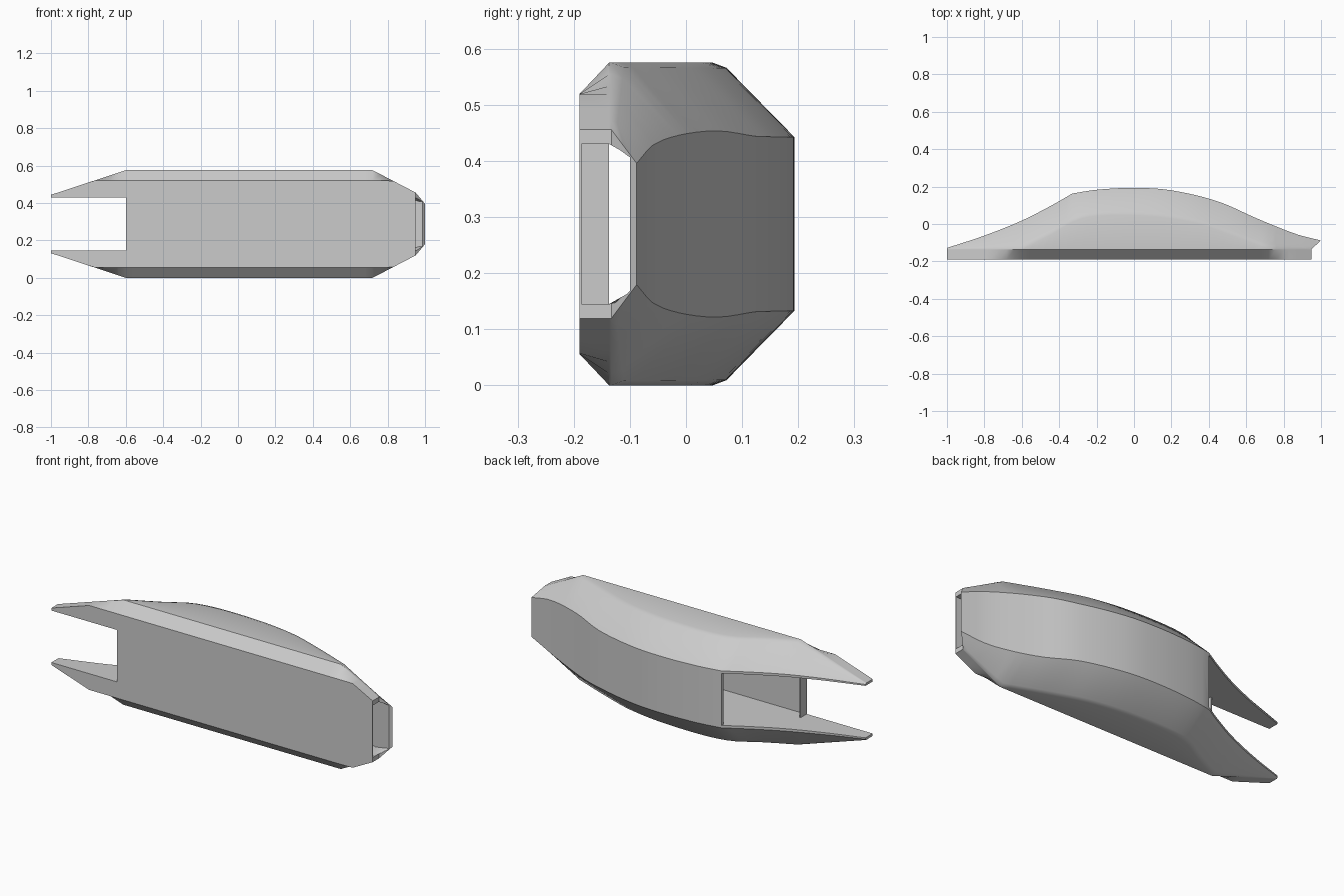
import bpy, bmesh, math

if "Cube" in bpy.data.objects:
    bpy.data.objects.remove(bpy.data.objects["Cube"], do_unlink=True)

MID = 0.2875      # height of the mirror plane
FRONT = -0.19     # front plate
RIM = -0.137      # rear edge of the front chamfer
SLOT = 0.1425     # half height of the slot and hollow


def curve(points, x, smooth=True):
    """Interpolate (position, value) pairs, as a spline or straight lines."""
    if x <= points[0][0]:
        return points[0][1]
    if x >= points[-1][0]:
        return points[-1][1]
    n = len(points) - 1

    def slope(k):
        a, b = points[max(k - 1, 0)], points[min(k + 1, n)]
        return (b[1] - a[1]) / (b[0] - a[0])
    i = max(k for k in range(n) if points[k][0] <= x)
    (xa, va), (xb, vb) = points[i], points[i + 1]
    d = xb - xa
    t = (x - xa) / d
    if not smooth:
        return va + (vb - va) * t
    s = t * t * (3 - 2 * t)
    return (va + (vb - va) * s + slope(i) * d * t * (1 - t) ** 2
            - slope(i + 1) * d * t * t * (1 - t))


# Profiles along the length
HEIGHT = [(-1, .156), (-.6, MID), (.72, MID), (.95, .168)]
FIN_BACK = [(-1, -.128), (-.8, -.062), (-.6, .018), (-.43, .105), (-.33, .163)]
BODY_BACK = [(-.33, .163), (-.2, .183), (0, .193), (.2, .18), (.45, .12),
             (.67, .024), (.87, -.055), (1, -.088)]
SHOULDER = [(-.6, -.133), (-.45, -.06), (-.28, .03), (0, .046), (.3, .012),
            (.52, -.06), (.72, -.133)]
BACK_HALF = [(-1, .15), (-.6, .156), (.42, .156), (.62, .166), (.85, .147), (1, .108)]


def back(x):
    return curve(FIN_BACK if x < -.33 else BODY_BACK, x)


def half_section(x):
    h = curve(HEIGHT, x, False)
    y, b = back(x), min(curve(BACK_HALF, x), h - .004)
    s = max(-.133, curve(SHOULDER, x))
    return [(FRONT, min(.2315, h)), (RIM, h), (s, h),
            (s + .17 * (y - s), h - .07 * (h - b)), (y, b)]


def outer_ring(x):
    if x < .95:
        return [(x, y, z) for y, z in half_section(x)]
    # slanted right end
    pts = half_section(.95)[:3]
    end = (back(1), curve(BACK_HALF, 1))
    m = [(a + b) / 2 for a, b in zip(pts[2], end)]
    return [(.95, y, z) for y, z in pts] + [(.975, *m), (1, *end)]


def hollow_ring(x):
    b = min(SLOT, curve(BACK_HALF, x) + .004)
    return [(x, FRONT + .004, SLOT), (x, RIM, SLOT), (x, back(x) - .018, b)]


def loft(name, rings):
    """Skin half sections mirrored about the middle height."""
    bm = bmesh.new()
    loops = []
    for r in rings:
        up = [bm.verts.new((x, y, MID + z)) for x, y, z in r]
        low = [bm.verts.new((x, y, MID - z)) for x, y, z in r]
        loops.append(up + low[::-1])
    n = len(loops[0])
    for a, b in zip(loops, loops[1:]):
        for i in range(n):
            j = (i + 1) % n
            bm.faces.new((a[i], a[j], b[j], b[i]))
    for cap in (loops[0], loops[-1]):
        for i in range(n // 2 - 1):
            bm.faces.new((cap[i], cap[i + 1], cap[n - 2 - i], cap[n - 1 - i]))
    bmesh.ops.recalc_face_normals(bm, faces=bm.faces)
    mesh = bpy.data.meshes.new(name)
    bm.to_mesh(mesh)
    bm.free()
    obj = bpy.data.objects.new(name, mesh)
    bpy.context.collection.objects.link(obj)
    return obj


def box(name, x0, x1, y0, y1):
    return loft(name, [[(x, y0, SLOT), (x, y1, SLOT)] for x in (x0, x1)])


def stations(start, stop, extra):
    steps = [start + .04 * i for i in range(int((stop - start) / .04) + 1)]
    steps = [s for s in steps if all(abs(s - e) > .012 for e in extra)]
    return sorted(steps + extra)


# Outer shell
shell = loft("shell", [outer_ring(x) for x in
                       stations(-1, .93, [-.77, -.6, -.33, .72, .83, .95])])

# Hollow interior, open fork at the left-hand end, and rear mouth
cutters = [
    loft("hollow_cutter", [hollow_ring(x) for x in
                           stations(-.592, 1, [-.33, 1.05])]),
    box("fork_cutter", -1.1, -.6, -.3, .3),
    box("mouth_cutter", -1.1, -.33, RIM, .3),
]
bpy.ops.object.select_all(action='DESELECT')
shell.select_set(True)
bpy.context.view_layer.objects.active = shell
for c in cutters:
    c.hide_render = True
    mod = shell.modifiers.new(c.name, 'BOOLEAN')
    mod.operation = 'DIFFERENCE'
    mod.solver = 'EXACT'
    mod.object = c
    bpy.ops.object.modifier_apply(modifier=mod.name)
for c in cutters:
    bpy.data.objects.remove(c, do_unlink=True)

# Single grey finish
grey = bpy.data.materials.new("plain_grey")
grey.use_nodes = True
colour = (.6, .6, .6, 1)
grey.diffuse_color = colour
grey.node_tree.nodes["Principled BSDF"].inputs["Base Color"].default_value = colour
shell.data.materials.clear()
shell.data.materials.append(grey)
bpy.ops.object.shade_smooth_by_angle(angle=math.radians(32))
